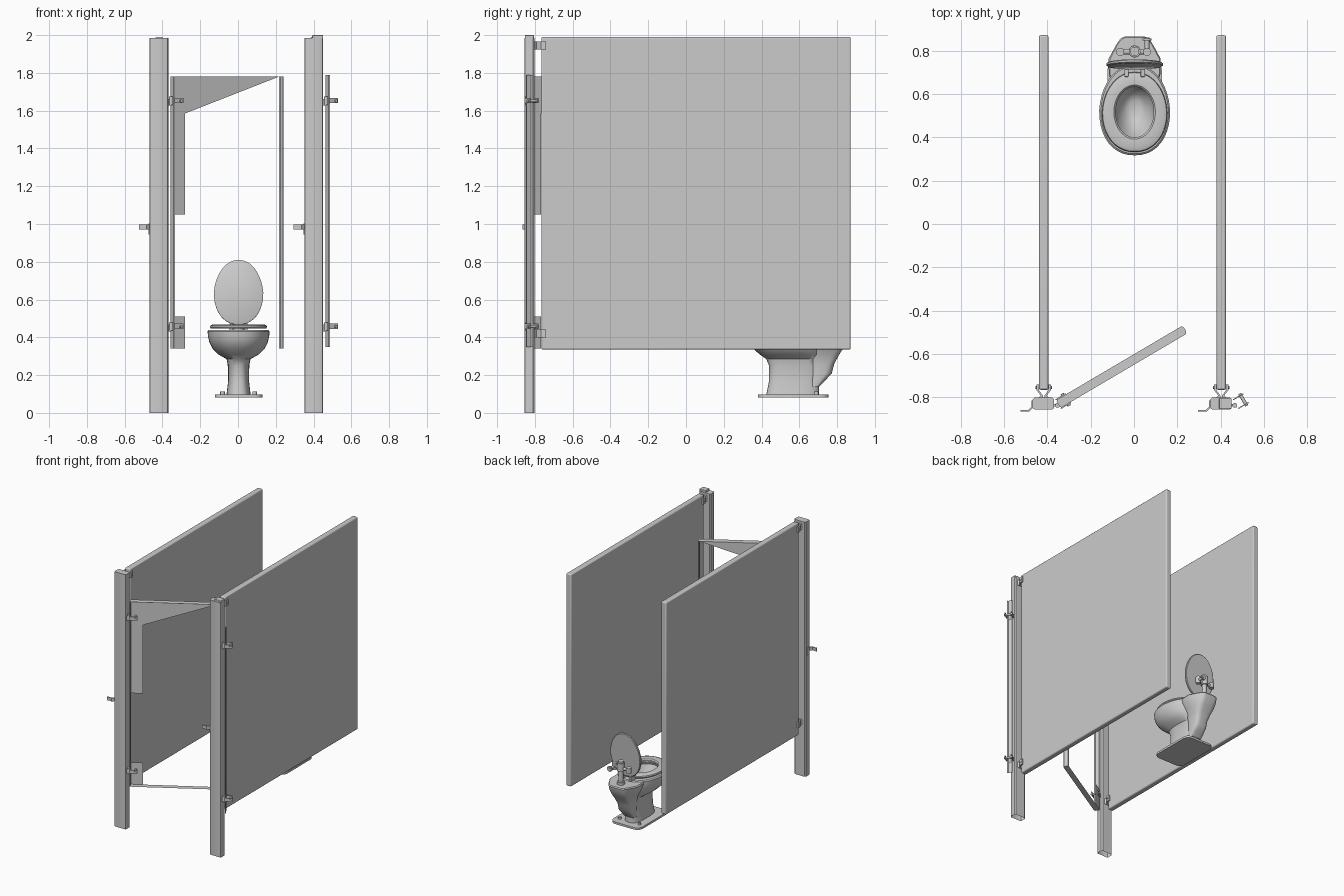
import bpy, bmesh, math
from mathutils import Vector, Matrix


def mesh(name, verts, faces, bevel=0, fix=True):
    me = bpy.data.meshes.new(name)
    me.from_pydata([tuple(v) for v in verts], [], faces)
    if fix:
        bm = bmesh.new()
        bm.from_mesh(me)
        bmesh.ops.recalc_face_normals(bm, faces=bm.faces)
        bm.to_mesh(me)
        bm.free()
    ob = bpy.data.objects.new(name, me)
    bpy.context.collection.objects.link(ob)
    if bevel:
        m = ob.modifiers.new("bevel", 'BEVEL')
        m.width, m.segments = bevel, 3
    return ob


def prism(name, pts, z0, z1, bevel=0, bottom=True):
    n = len(pts)
    verts = [(x, y, z) for z in (z0, z1) for x, y in pts]
    faces = [(i, (i + 1) % n, n + (i + 1) % n, n + i) for i in range(n)]
    faces.append(tuple(range(n, 2 * n)))
    if bottom:
        faces.append(tuple(reversed(range(n))))
    return mesh(name, verts, faces, bevel)


def box(name, x, y, z, bevel=0):
    return prism(name, [(x[0], y[0]), (x[1], y[0]), (x[1], y[1]), (x[0], y[1])], *z, bevel)


def cyl(name, p, q, r, n=20):
    p, q = Vector(p), Vector(q)
    rot = (q - p).to_track_quat('Z', 'Y')
    ring = [rot @ Vector((r * math.cos(a), r * math.sin(a), 0))
            for a in (2 * math.pi * i / n for i in range(n))]
    verts = [p + v for v in ring] + [q + v for v in ring]
    faces = [(i, (i + 1) % n, n + (i + 1) % n, n + i) for i in range(n)]
    return mesh(name, verts, faces + [tuple(range(n)), tuple(range(n, 2 * n))])


def loft(name, rings, closed=False, n=40):
    """Each ring: z, front y, back y, half width, rear taper, squareness (1 = ellipse)."""
    verts, faces = [], []
    for z, y0, y1, hx, taper, e in rings:
        cy, hy = (y0 + y1) / 2, (y1 - y0) / 2
        for i in range(n):
            a = 2 * math.pi * i / n
            c, s = math.cos(a), math.sin(a)
            u = math.copysign(abs(c) ** e, c)
            v = math.copysign(abs(s) ** e, s)
            verts.append((0.003 + hx * u * (1 - taper * max(v, 0)), cy + hy * v, z))
    m = len(rings)
    for k in range(m if closed else m - 1):
        for i in range(n):
            j = (i + 1) % n
            a, b = k * n, (k + 1) % m * n
            faces.append((a + i, a + j, b + j, b + i))
    if not closed:
        faces += [tuple(range(n)), tuple(range((m - 1) * n, m * n))]
    return mesh(name, verts, faces)


# Door plan frame: u along the door, v across it (positive towards the back)
ANG = math.radians(30.5)
D = Vector((math.cos(ANG), math.sin(ANG)))
N = Vector((-D.y, D.x))


def door_pt(u, v, dx=0):
    p = Vector((-0.35 + dx, -0.832)) + D * u + N * v
    return (p.x, p.y)


Z0, Z1, L, T = 0.34, 1.78, 0.68, 0.021

# Repeated side assemblies: post, panel, latch, clips, hinges
for side, dx in (("left", 0.0), ("right", 0.82)):
    xa, xb, ya, yb, c = -0.469 + dx, -0.369 + dx, -0.856, -0.802, 0.009
    prism(side + "_post", [(xa + c, ya), (xb - c, ya), (xb - c / 3, ya + c / 3), (xb, ya + c),
                           (xb, yb - c), (xb - c, yb), (xa + c, yb), (xa, yb - c),
                           (xa, ya + c), (xa + c / 3, ya + c / 3)], 0, 1.985, bottom=False)
    cx = -0.417 + dx
    box(side + "_panel", (cx - 0.022, cx + 0.022), (-0.766, 0.872), (0.335, 1.99), 0.009)

    # Door stop latch on the post side
    prism(side + "_latch", [(-0.525 + dx, -0.866), (-0.485 + dx, -0.866), (-0.462 + dx, -0.845),
                            (-0.462 + dx, -0.82), (-0.470 + dx, -0.82), (-0.470 + dx, -0.842),
                            (-0.488 + dx, -0.859), (-0.525 + dx, -0.859)], 0.972, 0.998)
    box(side + "_latch_plate", (xa - 0.005, xa + 0.002), (-0.846, -0.815), (0.945, 1.002))

    # Clips joining panel and post
    for tag, z in (("upper", 1.945), ("lower", 0.42)):
        for s in (-1, 1):
            prism(f"{side}_{tag}_clip", [(cx + s * x, y) for x, y in (
                (0.022, -0.742), (0.033, -0.742), (0.033, -0.768), (0.014, -0.792),
                (0.024, -0.802), (0.004, -0.802), (0.004, -0.792), (0.022, -0.768))],
                z - 0.022, z + 0.022)
        cyl(f"{side}_{tag}_clip_bolt", (cx - 0.038, -0.755, z), (cx + 0.038, -0.755, z), 0.006, 10)

    # Hinges between post and door
    for tag, z in (("upper", 1.652), ("lower", 0.457)):
        name = f"{side}_{tag}_hinge"
        hx, hy = -0.354 + dx, -0.838
        cyl(name + "_barrel", (hx, hy, z - 0.022), (hx, hy, z + 0.022), 0.011)
        box(name + "_post_leaf", (xb - 0.004, hx), (hy - 0.006, hy + 0.006), (z - 0.025, z + 0.01))
        for v in (-T - 0.005, T):
            prism(name + "_door_leaf", [door_pt(u, w, dx) for u, w in (
                (0, v), (0.055, v), (0.055, v + 0.005), (0, v + 0.005))], z - 0.012, z + 0.015)
        p, q = door_pt(0.04, -T - 0.012, dx), door_pt(0.04, T + 0.012, dx)
        cyl(name + "_bolt", (*p, z), (*q, z), 0.008, 12)

box("right_post_cap", (0.393, 0.451), (-0.853, -0.805), (1.98, 2.0), 0.004)

# Door shell: rim strips with open faces, plus the remaining skin by the hinges
plan = [(0.006, -T), (L - 0.01, -T), (L - 0.003, -T * 0.75), (L, -T * 0.3), (L, T * 0.3),
        (L - 0.003, T * 0.75), (L - 0.01, T), (0.006, T), (0, T * 0.7), (0, -T * 0.7)]
n = len(plan)
verts = [(*door_pt(u, v), z) for z in (Z0, Z1) for u, v in plan]
faces = [(i, (i + 1) % n, n + (i + 1) % n, n + i) for i in range(n) if i not in (0, 6)]
faces += [tuple(reversed(range(n))), tuple(range(n, 2 * n))]
mesh("door_rim", verts, faces)
skin = [(0.006, Z1), (L - 0.01, Z1), (0.093, 1.585), (0.006, 1.585), (0.093, 1.05), (0.006, 1.05),
        (0.093, 0.51), (0.006, 0.51), (0.093, Z0), (0.006, Z0)]
mesh("door_skin", [(*door_pt(u, T), z) for u, z in skin],
     [(0, 1, 2, 3), (3, 2, 4, 5), (7, 6, 8, 9)])

# Edge strip of the neighbouring door
edge = [(0.006, -T), (0, -T * 0.7), (0, T * 0.7), (0.006, T)]
mesh("neighbour_door_edge", [(*door_pt(u, v, 0.822), z) for z in (0.35, 1.79) for u, v in edge],
     [(i, i + 1, i + 5, i + 4) for i in range(3)])

# Toilet base plate with bolts
base = box("toilet_base", (-0.123, 0.129), (0.38, 0.755), (0.081, 0.097))
bm = bmesh.new()
bm.from_mesh(base.data)
bmesh.ops.bevel(bm, geom=[e for e in bm.edges if abs(e.verts[0].co.z - e.verts[1].co.z) > 0.01],
                offset=0.045, segments=4, profile=0.5, affect='EDGES')
bm.to_mesh(base.data)
bm.free()
for x in (-0.082, 0.088):
    cyl("base_bolt", (x, 0.69, 0.095), (x, 0.69, 0.112), 0.012)

# Pedestal and hollow bowl
loft("toilet_bowl", [
    (0.095, 0.425, 0.705, 0.064, 0, 0.7), (0.17, 0.440, 0.705, 0.055, 0, 0.7),
    (0.25, 0.440, 0.715, 0.055, 0, 0.75), (0.285, 0.425, 0.720, 0.064, 0, 0.8),
    (0.31, 0.390, 0.725, 0.108, 0.1, 0.85), (0.34, 0.355, 0.730, 0.138, 0.1, 0.9),
    (0.375, 0.328, 0.735, 0.155, 0.1, 0.9), (0.405, 0.320, 0.735, 0.162, 0.1, 0.9),
    (0.432, 0.317, 0.735, 0.164, 0.1, 0.9), (0.440, 0.325, 0.728, 0.156, 0.1, 0.9),
    (0.440, 0.395, 0.645, 0.098, 0, 1), (0.425, 0.390, 0.650, 0.102, 0, 1),
    (0.36, 0.420, 0.635, 0.080, 0, 1), (0.31, 0.465, 0.600, 0.050, 0, 1),
    (0.295, 0.500, 0.570, 0.025, 0, 1)])

# Rear outlet and shelf
loft("toilet_rear", [
    (0.14, 0.66, 0.705, 0.050, 0, 0.6), (0.18, 0.66, 0.745, 0.053, 0, 0.6),
    (0.21, 0.66, 0.772, 0.055, 0, 0.6), (0.26, 0.66, 0.785, 0.058, 0.05, 0.6),
    (0.31, 0.66, 0.812, 0.070, 0.1, 0.5), (0.35, 0.66, 0.838, 0.092, 0.25, 0.45),
    (0.39, 0.66, 0.860, 0.112, 0.42, 0.35), (0.425, 0.66, 0.867, 0.120, 0.46, 0.3),
    (0.433, 0.66, 0.862, 0.115, 0.46, 0.3)])

# Seat ring
loft("seat", [
    (0.446, 0.338, 0.698, 0.146, 0.08, 0.93), (0.454, 0.332, 0.702, 0.151, 0.08, 0.93),
    (0.463, 0.336, 0.699, 0.148, 0.08, 0.93), (0.469, 0.352, 0.688, 0.134, 0.06, 0.95),
    (0.466, 0.392, 0.642, 0.096, 0, 1), (0.458, 0.400, 0.634, 0.088, 0, 1),
    (0.446, 0.400, 0.634, 0.088, 0, 1)], closed=True)
for x in (-0.035, 0.041):
    box("seat_hinge", (x - 0.01, x + 0.01), (0.68, 0.74), (0.438, 0.475), 0.003)

# Raised lid: lofted flat as an egg, then stood up leaning back
lid = loft("lid", [(-0.008, -0.168, 0.168, 0.126, 0.13, 0.92), (-0.004, -0.172, 0.172, 0.131, 0.13, 0.92),
                   (0.005, -0.172, 0.172, 0.131, 0.13, 0.92), (0.010, -0.162, 0.162, 0.122, 0.13, 0.92)])
lid.data.transform(Matrix.Translation((0, 0.738, 0.638)) @ Matrix.Rotation(math.radians(85), 4, 'X'))

# Flush valve
for name, p, q, r in (
        ("pipe", (0.003, 0.797, 0.42), (0.003, 0.797, 0.60), 0.017),
        ("collar", (0.003, 0.797, 0.43), (0.003, 0.797, 0.452), 0.028),
        ("body", (0.003, 0.797, 0.535), (0.003, 0.797, 0.60), 0.027),
        ("cap", (0.003, 0.797, 0.60), (0.003, 0.797, 0.612), 0.021),
        ("cross_pipe", (-0.062, 0.795, 0.555), (0.062, 0.795, 0.555), 0.012),
        ("handle_cup", (-0.064, 0.795, 0.535), (-0.064, 0.795, 0.575), 0.019),
        ("stop_body", (0.060, 0.795, 0.53), (0.060, 0.795, 0.585), 0.018),
        ("supply_pipe", (0.060, 0.795, 0.555), (0.060, 0.862, 0.555), 0.011),
        ("supply_flange", (0.060, 0.848, 0.555), (0.060, 0.858, 0.555), 0.021)):
    cyl("valve_" + name, p, q, r)

# Smooth shading with crisp edges
for ob in bpy.context.collection.objects:
    ob.select_set(True)
    bpy.context.view_layer.objects.active = ob
bpy.ops.object.shade_smooth_by_angle(angle=math.radians(35))
